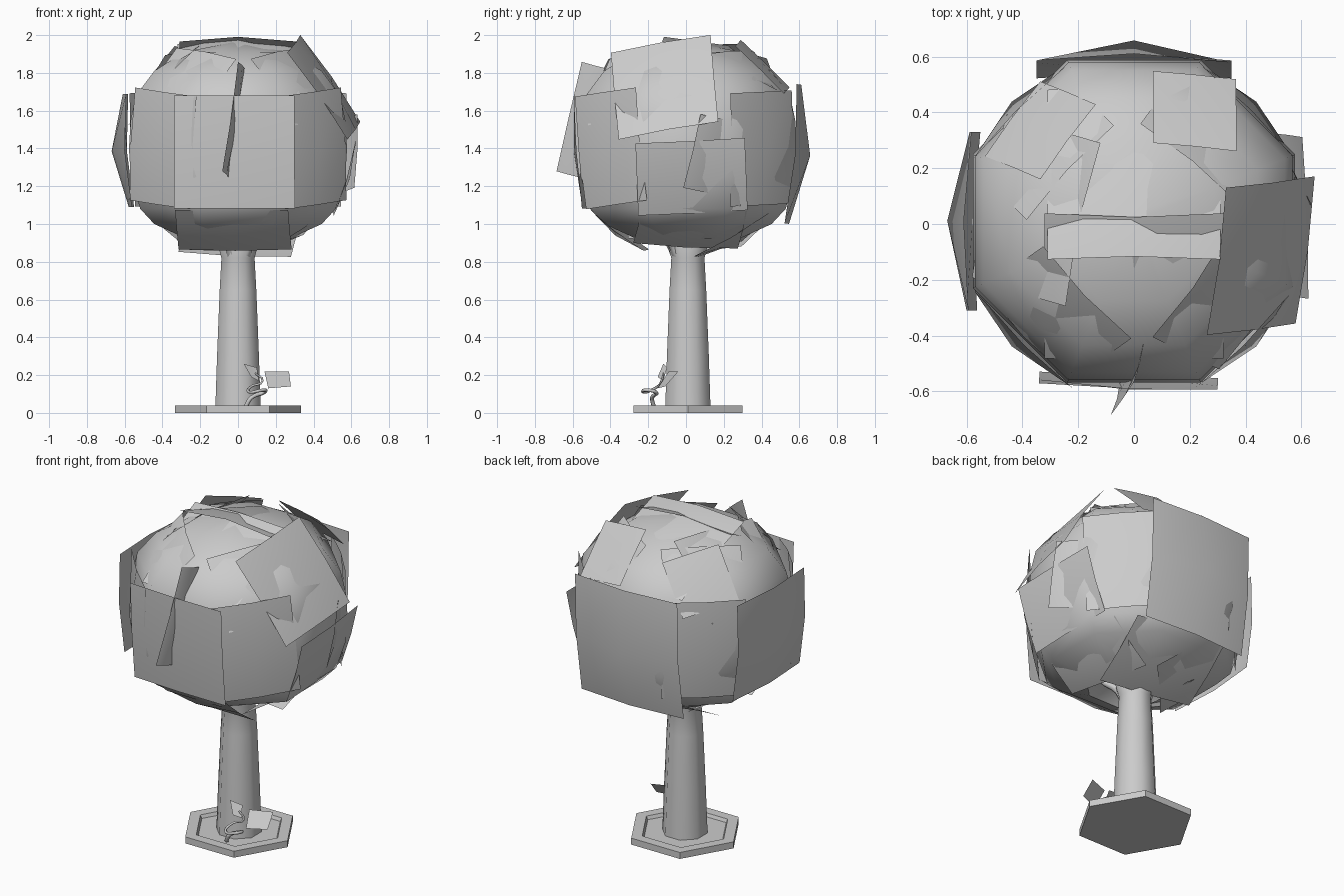
import bpy, bmesh
from math import radians, cos, sin, pi
from mathutils import Vector, Matrix

if "Cube" in bpy.data.objects:
    bpy.data.objects.remove(bpy.data.objects["Cube"], do_unlink=True)

mat = bpy.data.materials.new("plain grey")
mat.use_nodes = True
GREY = (0.6, 0.6, 0.6, 1)
mat.diffuse_color = GREY
mat.node_tree.nodes["Principled BSDF"].inputs["Base Color"].default_value = GREY


def finish(name, bm, angle=None):
    mesh = bpy.data.meshes.new(name)
    bm.to_mesh(mesh)
    bm.free()
    obj = bpy.data.objects.new(name, mesh)
    bpy.context.collection.objects.link(obj)
    mesh.materials.append(mat)
    if angle:
        bpy.ops.object.select_all(action="DESELECT")
        obj.select_set(True)
        bpy.context.view_layer.objects.active = obj
        bpy.ops.object.shade_smooth_by_angle(angle=radians(angle))
    return obj


def lathe(name, profile, sides, angle=None, turn=0.0):
    """Stack rings of (radius, height) and cap both ends."""
    bm = bmesh.new()
    rings = [[bm.verts.new((r * cos(turn + 2 * pi * i / sides), 0.01 + r * sin(turn + 2 * pi * i / sides), z))
              for i in range(sides)] for r, z in profile]
    for low, high in zip(rings, rings[1:]):
        for i in range(sides):
            j = (i + 1) % sides
            bm.faces.new((low[i], low[j], high[j], high[i]))
    bm.faces.new(rings[0][::-1])
    bm.faces.new(rings[-1])
    return finish(name, bm, angle)


def tube(name, points, radius, tip):
    """Tapered smooth tube along a path."""
    curve = bpy.data.curves.new(name, "CURVE")
    curve.dimensions = "3D"
    curve.bevel_depth = radius
    curve.bevel_resolution = 1
    curve.resolution_u = 4
    curve.use_fill_caps = True
    spline = curve.splines.new("BEZIER")
    spline.bezier_points.add(len(points) - 1)
    for i, (bp, co) in enumerate(zip(spline.bezier_points, points)):
        bp.co = co
        bp.handle_left_type = bp.handle_right_type = "AUTO"
        bp.radius = 1 + (tip - 1) * i / (len(points) - 1)
    obj = bpy.data.objects.new(name, curve)
    bpy.context.collection.objects.link(obj)
    curve.materials.append(mat)


CENTRE = Vector((0, 0, 1.42))


def card(name, az, el, dist, w, h, roll=0, bow=0.05, yaw=0):
    """Four-panel peaked leaf sheet facing outward from the crown centre."""
    frame = Matrix.Rotation(radians(az), 3, "Z") @ Matrix.Rotation(radians(-el), 3, "Y")
    turn = Matrix.Rotation(radians(roll), 3, "X") @ Matrix.Rotation(radians(yaw), 3, "Z")
    bm = bmesh.new()
    steps = (-1, 0, 1)
    grid = []
    for u in steps:
        for v in steps:
            sag = bow * (max(abs(u), abs(v)) + 0.3 * abs(u * v))
            p = Vector((-sag, u * w / 2, v * h / 2))
            grid.append(bm.verts.new(CENTRE + frame @ (Vector((dist, 0, 0)) + turn @ p)))
    for a in range(2):
        for b in range(2):
            k = a * 3 + b
            bm.faces.new((grid[k], grid[k + 3], grid[k + 4], grid[k + 1]))
    return finish(name, bm, 40)


# Hexagonal planter with a sunken floor
lathe("planter_base", [(0.333, 0), (0.333, 0.04), (0.265, 0.04), (0.255, 0.02)], 6)

# Trunk and the short branches under the crown
lathe("trunk", [(0.13, 0.02), (0.12, 0.3), (0.105, 0.65), (0.095, 0.82), (0.115, 0.89), (0.1, 0.95)],
      8, 50, pi / 8)
for i in range(5):
    a = 2 * pi * i / 5 + 0.4
    tube(f"branch_{i + 1}", [(r * cos(a), r * sin(a), z) for r, z in
                             ((0.06, 0.84), (0.1, 0.9), (0.18, 0.96), (0.24, 1.1))], 0.03, 0.4)

# Faceted crown volume with a recessed underside
lathe("crown_core", [(0.2, 0.99), (0.29, 0.92), (0.48, 1.0), (0.56, 1.08), (0.615, 1.25), (0.625, 1.4),
                     (0.615, 1.55), (0.585, 1.68), (0.48, 1.81), (0.31, 1.91), (0.04, 1.96)], 8, 50, pi / 8)

# Large overlapping leaf sheets
card("leaf_front", -92, -4, 0.595, 0.64, 0.6, 0, 0.025)
card("leaf_right_side", 179, -3, 0.67, 0.64, 0.6, 0, 0.075)
card("leaf_back", 90, -5, 0.66, 0.7, 0.74, 0, 0.08)
card("leaf_left_side", 3, -17, 0.62, 0.58, 0.4, 3, 0.03)
card("leaf_left_upper", -14, 33, 0.61, 0.54, 0.56, 12, 0.04)
card("leaf_top_front", -90, 60, 0.56, 0.64, 0.6, 0, 0.09)
card("leaf_top_back", 90, 67, 0.57, 0.62, 0.66, 0, 0.09)
card("leaf_low_front", -94, -52, 0.61, 0.6, 0.34, 0, 0.03)
card("leaf_low_back", 88, -60, 0.59, 0.6, 0.46, 5, 0.04)
card("leaf_low_back_right", 135, -54, 0.59, 0.5, 0.42, -4, 0.05)
card("leaf_low_left", 4, -54, 0.59, 0.56, 0.34, -5, 0.04)
card("leaf_low_right", 184, -52, 0.58, 0.56, 0.34, 5, 0.05)
card("leaf_top_right", 172, 42, 0.58, 0.6, 0.52, -6, 0.08)

# Diagonal sheets that close the corners
for i, az in enumerate((-45, 45, 135, 225)):
    card(f"leaf_corner_{i + 1}", az, -2, 0.62, 0.46, 0.6, 6 - 4 * i, 0.045)
    card(f"leaf_upper_corner_{i + 1}", az + 4, 36, 0.6, 0.46, 0.44, 9 - 6 * i, 0.06)

# Loose sheets that lift away from the crown
card("loose_leaf_back_right", 135, 37, 0.62, 0.34, 0.34, 14, 0.02)
card("loose_leaf_back_left", 62, 42, 0.63, 0.3, 0.36, 20, 0.01, 12)
card("loose_leaf_left", 16, -6, 0.61, 0.28, 0.4, -12, 0.03, 15)
card("loose_leaf_front", -90, 13, 0.58, 0.13, 0.6, -8, 0.02, 75)

# Curled sprout with two leaves at the foot of the trunk
tube("sprout_stem", [(0.04, -0.17, 0.03), (0.07, -0.18, 0.08), (0.14, -0.16, 0.11), (0.13, -0.22, 0.12),
                     (0.06, -0.21, 0.11), (0.07, -0.15, 0.14), (0.13, -0.13, 0.17), (0.09, -0.12, 0.21)],
     0.012, 0.4)
for name, quad in (
        ("sprout_leaf_large", ((0.16, -0.15, 0.13), (0.28, -0.11, 0.14), (0.27, -0.04, 0.22), (0.14, -0.09, 0.22))),
        ("sprout_leaf_small", ((0.07, -0.15, 0.19), (0.11, -0.12, 0.17), (0.1, -0.1, 0.24), (0.03, -0.12, 0.26)))):
    bm = bmesh.new()
    bm.faces.new([bm.verts.new(p) for p in quad])
    finish(name, bm)
